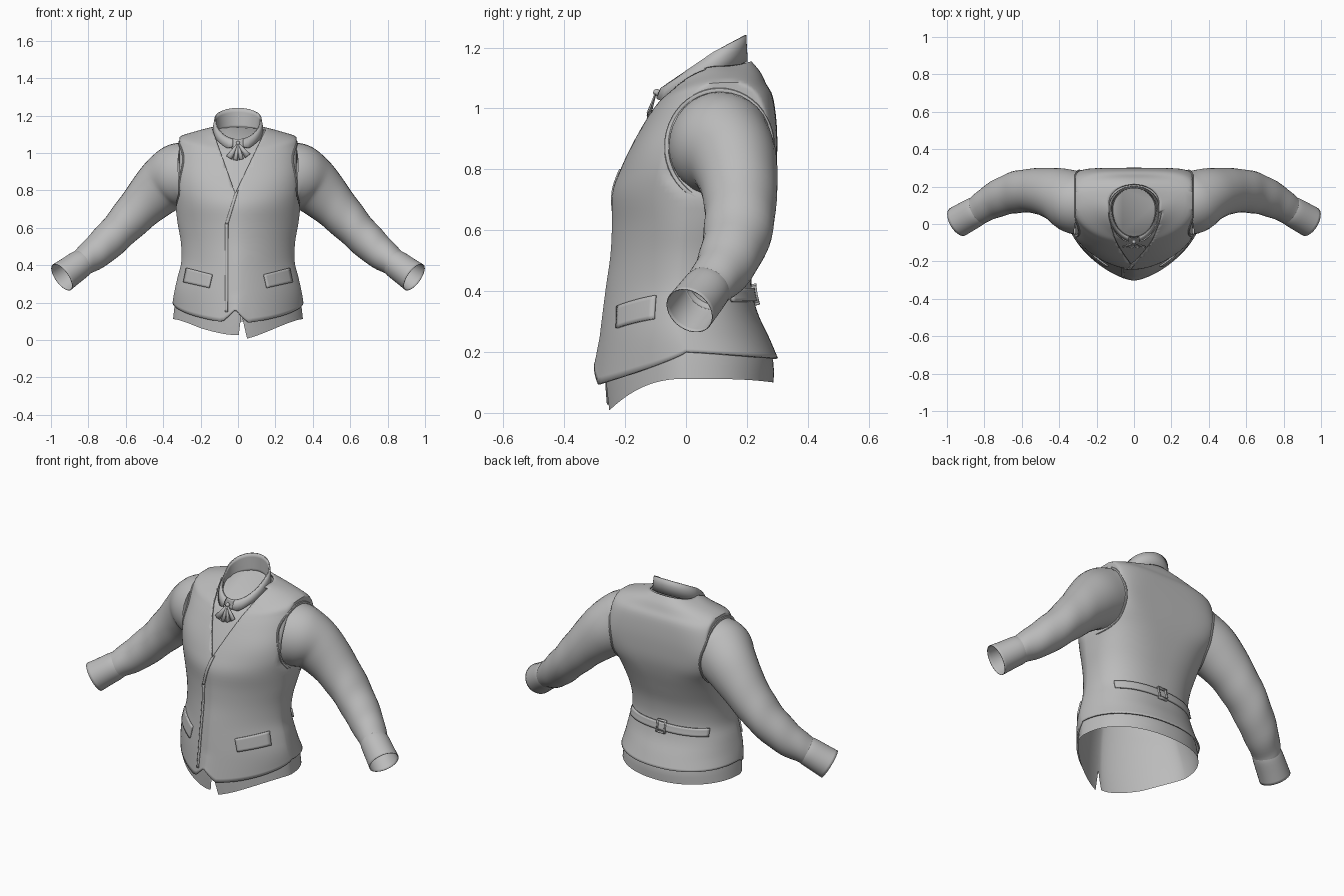
import bpy, bmesh, math
from mathutils import Vector
from mathutils.bvhtree import BVHTree

if "Cube" in bpy.data.objects:
    bpy.data.objects.remove(bpy.data.objects["Cube"])

N = 96
cloth = bpy.data.materials.new("grey_cloth")
cloth.diffuse_color = (0.5, 0.5, 0.5, 1)
cloth.use_nodes = True
cloth.node_tree.nodes["Principled BSDF"].inputs["Base Color"].default_value = cloth.diffuse_color


def finish(name, bm, thick=0.0, offset=-1):
    me = bpy.data.meshes.new(name)
    bm.to_mesh(me)
    bm.free()
    ob = bpy.data.objects.new(name, me)
    bpy.context.collection.objects.link(ob)
    me.materials.append(cloth)
    if thick:
        mod = ob.modifiers.new("thickness", 'SOLIDIFY')
        mod.thickness, mod.offset = thick, offset
    bpy.ops.object.select_all(action='DESELECT')
    ob.select_set(True)
    bpy.context.view_layer.objects.active = ob
    bpy.ops.object.shade_smooth_by_angle(angle=math.radians(40))
    return ob


def smooth_rows(rows, steps):
    """Catmull-Rom interpolation between rows of numbers."""
    out = []
    for i in range(len(rows) - 1):
        a, b, c, d = (rows[max(0, min(len(rows) - 1, i + k))] for k in (-1, 0, 1, 2))
        for s in range(steps):
            t = s / steps
            out.append([0.5 * (2 * q + (r - p) * t + (2 * p - 5 * q + 4 * r - u) * t * t
                               + (3 * q - p - 3 * r + u) * t ** 3)
                        for p, q, r, u in zip(a, b, c, d)])
    return out + [list(rows[-1])]


def bridge(rows, closed=True, flip=False):
    bm = bmesh.new()
    vs = [[bm.verts.new(p) for p in row] for row in rows]
    n = len(rows[0])
    for a, b in zip(vs, vs[1:]):
        for k in range(n if closed else n - 1):
            m = (k + 1) % n
            f = [a[k], a[m], b[m], b[k]]
            bm.faces.new(f[::-1] if flip else f)
    bm.normal_update()
    return bm


def ring(r, power=2, a0=0.0, a1=2 * math.pi, closed=True, side=0.312):
    """Cross-section with separate front, side and back; flat at the armholes."""
    zf, zs, zb, w, yf, yc, yb, nf, nb = r
    pts = []
    for k in range(N):
        a = a0 + (a1 - a0) * k / (N if closed else N - 1)
        c, s = math.cos(a), math.sin(a)
        n = nb if s > 0 else nf
        h = yb - yc if s > 0 else yc - yf
        z = zs + ((zb if s > 0 else zf) - zs) * abs(s) ** power
        x = min(w * abs(c) ** (2 / n), side + 0.3 * max(0, 0.78 - z))
        pts.append(Vector((math.copysign(x, c), yc + math.copysign(h * abs(s) ** (2 / n), s), z)))
    return pts


def cut_wedge(bm, apex, p1, p2):
    """Cut a triangular opening (x, z) through the front."""
    mid = ((p1[0] + p2[0]) / 2, (p1[1] + p2[1]) / 2)
    normals = []
    for b in (p1, p2):
        n = Vector((b[1] - apex[1], 0, apex[0] - b[0])).normalized()
        if n.dot(Vector((mid[0] - apex[0], 0, mid[1] - apex[1]))) < 0:
            n = -n
        normals.append(n)
        fs = [f for f in bm.faces if f.calc_center_median().y < 0.06
              and abs(f.calc_center_median().z - mid[1]) < abs(apex[1] - mid[1]) + 0.06]
        geom = set(fs) | {e for f in fs for e in f.edges} | {v for f in fs for v in f.verts}
        bmesh.ops.bisect_plane(bm, geom=list(geom), dist=1e-5, plane_co=(apex[0], 0, apex[1]), plane_no=n)
    o = Vector((apex[0], 0, apex[1]))
    dead = [f for f in bm.faces if f.calc_center_median().y < 0.06
            and all((f.calc_center_median() - o).dot(n) > 0 for n in normals)]
    bmesh.ops.delete(bm, geom=dead, context='FACES')


# Torso sections: front/side/back z, half width, front/middle/back y, roundness
body = [
    (.09, .20, .18, .350, -.303, .00, .302, 1.50, 2.2),
    (.22, .26, .25, .340, -.287, -.02, .272, 1.50, 2.2),
    (.32, .34, .33, .322, -.275, -.02, .235, 1.50, 2.3),
    (.42, .42, .42, .303, -.262, -.02, .215, 1.50, 2.4),
    (.52, .52, .52, .305, -.248, -.01, .222, 1.55, 2.5),
    (.62, .62, .62, .322, -.243, .00, .250, 1.60, 2.7),
    (.72, .72, .72, .335, -.242, .01, .280, 1.75, 3.4),
    (.80, .80, .80, .345, -.215, .03, .296, 2.0, 5.0),
    (.88, .88, .88, .348, -.178, .07, .300, 2.3, 6.0),
    (.96, .96, .96, .348, -.135, .10, .297, 2.3, 5.0),
    (1.0, 1.04, 1.04, .340, -.110, .13, .285, 2.2, 3.6),
    (1.02, 1.085, 1.08, .318, -.095, .13, .264, 2.1, 2.6),
    (1.03, 1.118, 1.12, .220, -.085, .13, .244, 2.0, 2.2),
    (1.035, 1.140, 1.155, .135, -.080, .11, .215, 2.0, 2.0),
]

# Vest with pointed hem and V neck
rows = [ring(r, 1.1 if i < 5 else 2) for i, r in enumerate(smooth_rows(body, 4))]
for i, row in enumerate(rows[:5]):
    for p in row:
        if p.y < 0:
            p.z += 0.075 * max(0, 1 - abs(p.x + .015) / .07) * (1 - i / 5)
vest = bridge(rows)
tree = BVHTree.FromBMesh(vest)
cut_wedge(vest, (-.015, .785), (-.145, 1.15), (.150, 1.13))
finish("vest", vest, 0.008)


def project(x, z, side, lift):
    hit, nrm, _, _ = tree.ray_cast(Vector((x, 2 * side, z)), Vector((0, -side, 0)))
    return hit + nrm * lift if hit else Vector((x, .2 * side, z))


def patch(name, corners, side, nx, nz, lift=0.008):
    """Cloth plate laid on the vest; corners are lower left/right, upper right/left."""
    a, b, c, d = (Vector(p) for p in corners)
    rows = []
    for j in range(nz + 1):
        row = []
        for i in range(nx + 1):
            p = a.lerp(b, i / nx).lerp(d.lerp(c, i / nx), j / nz)
            row.append(project(p.x, p.y, side, lift))
        rows.append(row)
    finish(name, bridge(rows, False, side > 0), lift + .001)


# Shirt body inside the vest, with split tails and closed neck
inner = [(r[0] - .008, r[1] - .012, r[2] - .012, r[3] - .014, r[4] + .014, r[5], r[6] - .014, r[7], r[8])
         for r in body]
tail = (0.0, .112, .10, .347, -.260, .00, .288, 1.55, 2.2)
middle = (.16, .21, .19, .335, -.268, -.01, .282, 1.5, 2.2)
rows = [ring(r, 3 if i < 4 else 2, side=.298) for i, r in enumerate(smooth_rows([tail, middle] + inner[2:], 4))]
for i, row in enumerate(rows[:4]):
    for p in row:
        if p.y < 0 and p.x < .02:
            p.z += .028 * (1 - i / 4) * max(0, 1 - abs(p.x) / .2)
shirt = bridge(rows)
cut_wedge(shirt, (.018, .14), (-.002, -.02), (.055, -.02))
top = [e for e in shirt.edges if e.is_boundary and min(v.co.z for v in e.verts) > .95]
bmesh.ops.holes_fill(shirt, edges=top, sides=0)
finish("shirt_body", shirt)

# Shirt collar: stand and folded leaf
rim = (1.075, 1.185, 1.24, .122, -.068, .09, .195, 2, 2)
stand = [(1.02, 1.10, 1.13, .115, -.075, .08, .195, 2, 2), rim]
finish("collar_stand", bridge([ring(r, 1) for r in smooth_rows(stand, 4)]), 0.004)
gap = math.radians(12)
fold = [(1.04, 1.105, 1.155, .138, -.102, .08, .203, 2, 2),
        (1.065, 1.15, 1.205, .132, -.088, .085, .200, 2, 2),
        (1.076, 1.186, 1.241, .125, -.071, .09, .198, 2, 2)]
leaf = [ring(r, 1, -math.pi / 2 + gap, 1.5 * math.pi - gap, False) for r in fold]
for p in leaf[0]:
    p.z -= 0.02 * max(0, 1 - abs(abs(p.x) - .06) / .05) if p.y < 0 else 0
finish("collar_leaf", bridge(leaf, False), 0.005)


def tube(name, pts, sx, steps=5, wrinkle=0.0, thick=0.0):
    """Tube through points (x, y, z, depth radius, height radius)."""
    path = smooth_rows(pts, steps)
    rows = []
    for i, p in enumerate(path):
        a, b = path[max(0, i - 1)], path[min(len(path) - 1, i + 1)]
        t = (Vector(b[:3]) - Vector(a[:3])).normalized()
        u = (Vector((0, 1, 0)) - t * t.y).normalized()
        v = t.cross(u)
        row = []
        for k in range(32):
            ang = math.tau * k / 32
            g = 1 + wrinkle * math.sin(i * 1.1 + 3 * math.sin(ang)) * min(1, max(0, (i - 14) / 8))
            q = Vector(p[:3]) + (u * math.cos(ang) * p[3] + v * math.sin(ang) * p[4]) * g
            row.append((q.x * sx, q.y, q.z))
        rows.append(row)
    finish(name, bridge(rows, True, sx < 0), thick)


sleeve = [(.280, .11, .88, .170, .175), (.325, .122, .872, .168, .175), (.405, .157, .822, .144, .152),
          (.515, .177, .715, .122, .122), (.63, .170, .592, .112, .102), (.74, .130, .485, .096, .092),
          (.83, .076, .416, .079, .074), (.85, .064, .402, .076, .072)]
cuff = [(.83, .076, .416, .077, .072), (.85, .064, .402, .081, .077),
        (.90, .036, .366, .083, .080), (.942, .012, .336, .084, .084)]

for sx, side in ((1, "right"), (-1, "left")):
    tube(side + "_sleeve", sleeve, sx, 6, 0.014)
    tube(side + "_cuff", cuff, sx, 3, 0, 0.003)

    # Armhole rim laid on the vest
    rows = []
    mid = Vector((.30 * sx, .11, .875))
    for k in range(49):
        a = math.tau * k / 48
        out = Vector((0, math.cos(a), math.sin(a)))
        p = mid + Vector((0, out.y * .174, out.z * .185))
        hit = tree.ray_cast(Vector((2 * sx, p.y, p.z)), Vector((-sx, 0, 0)))[0]
        p.x = sx * (max(.285, min(.325, abs(hit.x))) if hit else .30)
        rows.append([p + out * .008 * math.cos(b) + Vector((sx, 0, 0)) * .006 * math.sin(b)
                     for b in (math.tau * j / 8 for j in range(8))])
    rim_bm = bridge(rows)
    bmesh.ops.remove_doubles(rim_bm, verts=rim_bm.verts[:], dist=1e-5)
    bmesh.ops.recalc_face_normals(rim_bm, faces=rim_bm.faces[:])
    finish(side + "_armhole_rim", rim_bm)

    # Pocket flap
    c = [(.152, .278), (.288, .308), (.272, .385), (.135, .350)]
    if sx < 0:
        c = [(-c[i][0], c[i][1]) for i in (1, 0, 3, 2)]
    patch(side + "_pocket_flap", c, -1, 10, 6)

# Front overlap edge in two runs
patch("overlap_upper", [(-.068, .62), (-.052, .62), (.002, .80), (-.016, .785)], -1, 2, 14, 0.005)
patch("overlap_lower", [(-.068, .15), (-.054, .15), (-.052, .62), (-.068, .62)], -1, 2, 30, 0.005)

# Back strap and buckle
patch("back_strap", [(-.25, .365), (.25, .365), (.25, .410), (-.25, .410)], 1, 40, 4, 0.010)
for nm, x0, x1, z0, z1 in (("left", -.028, -.020, .352, .424), ("right", .020, .028, .352, .424),
                           ("bottom", -.028, .028, .352, .360), ("top", -.028, .028, .416, .424)):
    patch("buckle_" + nm, [(x0, z0), (x1, z0), (x1, z1), (x0, z1)], 1, 2, 2, 0.016)

# Neck tie: knot and hanging ribbons
bm = bmesh.new()
bmesh.ops.create_uvsphere(bm, u_segments=16, v_segments=10, radius=0.012)
bmesh.ops.translate(bm, verts=bm.verts[:], vec=(0, -.096, 1.052))
finish("tie_knot", bm)
for i, (x, z, w) in enumerate(((-.048, .975, .013), (-.014, .962, .008), (.018, .966, .008), (.052, .985, .013))):
    a, b = Vector((0, -.099, 1.052)), Vector((x, -.121, z))
    d = (b - a).normalized().cross(Vector((0, 1, 0))).normalized()
    rows = [[a.lerp(b, t) - d * (.004 + w * t), a.lerp(b, t) + Vector((0, -.006 * t, 0)),
             a.lerp(b, t) + d * (.004 + w * t)] for t in (0, .5, 1)]
    finish("tie_ribbon_%d" % (i + 1), bridge(rows, False), 0.005, 0)
